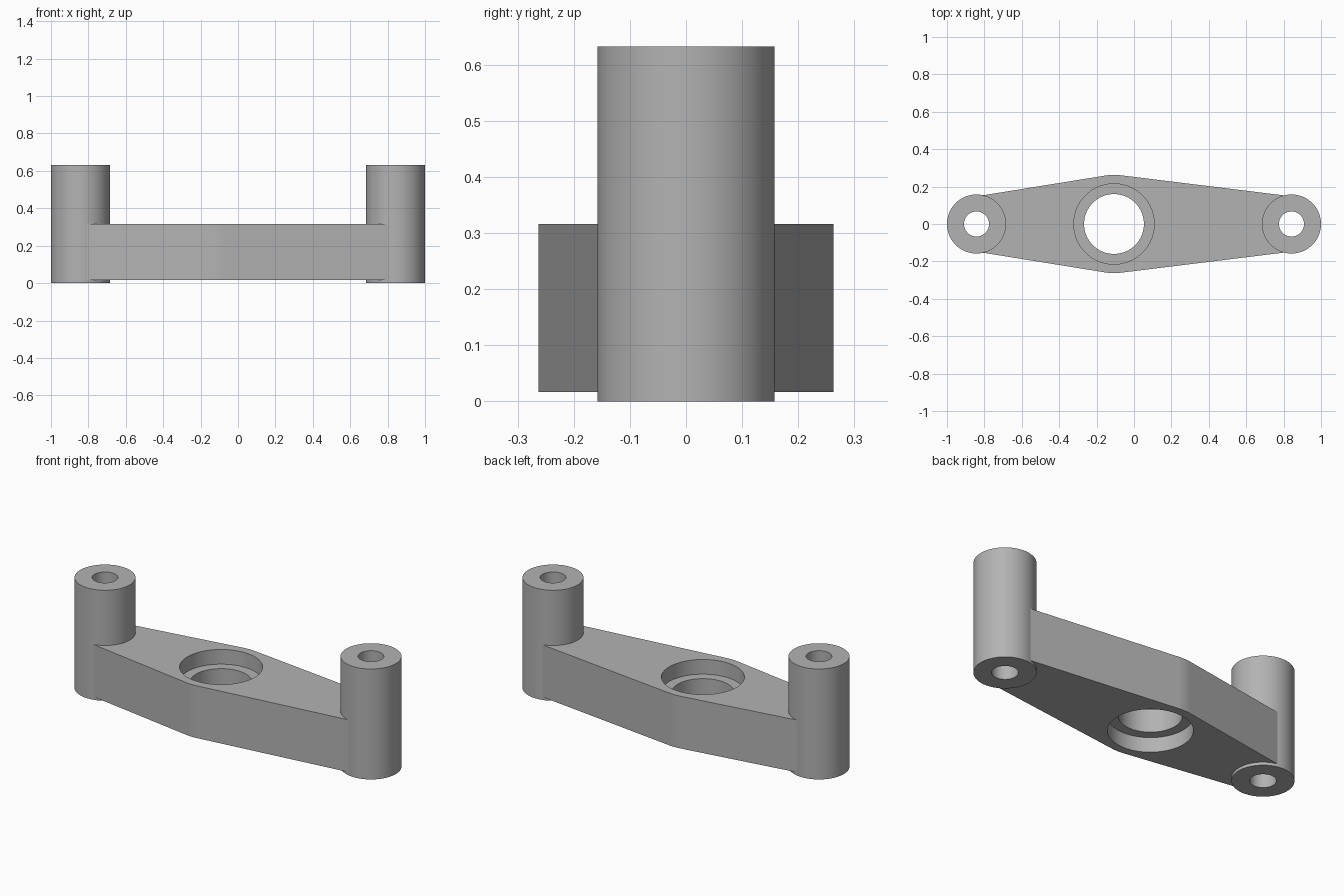
import bpy, bmesh, math

if "Cube" in bpy.data.objects:
    bpy.data.objects.remove(bpy.data.objects["Cube"])

POST_X, POST_R, POST_H = 0.842, 0.158, 0.632
HUB_X, HUB_R = -0.107, 0.263
Z0, Z1 = 0.017, 0.316          # underside and top of the arm
END_Y = 0.148                  # half width of the arm at the posts

mat = bpy.data.materials.new("grey metal")
mat.diffuse_color = (0.45, 0.45, 0.45, 1)
mat.use_nodes = True
mat.node_tree.nodes["Principled BSDF"].inputs["Base Color"].default_value = mat.diffuse_color


def prism(name, points, z0, z1):
    """Extrude a closed outline between two heights."""
    bm = bmesh.new()
    face = bm.faces.new([bm.verts.new((x, y, z0)) for x, y in points])
    top = bmesh.ops.extrude_face_region(bm, geom=[face])["geom"]
    verts = [v for v in top if isinstance(v, bmesh.types.BMVert)]
    bmesh.ops.translate(bm, verts=verts, vec=(0, 0, z1 - z0))
    bmesh.ops.recalc_face_normals(bm, faces=bm.faces)
    mesh = bpy.data.meshes.new(name)
    bm.to_mesh(mesh)
    bm.free()
    mesh.materials.append(mat)
    obj = bpy.data.objects.new(name, mesh)
    bpy.context.collection.objects.link(obj)
    return obj


def cylinder(name, x, r, z0, z1, n=72):
    ring = [(x + r * math.cos(2 * math.pi * i / n),
             r * math.sin(2 * math.pi * i / n)) for i in range(n)]
    return prism(name, ring, z0, z1)


def boolean(target, tool, operation):
    mod = target.modifiers.new(tool.name, 'BOOLEAN')
    mod.object, mod.operation, mod.solver = tool, operation, 'EXACT'
    bpy.context.view_layer.objects.active = target
    bpy.ops.object.modifier_apply(modifier=mod.name)
    bpy.data.objects.remove(tool)


def tangent_angle(px, py):
    """Angle on the hub circle where a line from (px, py) touches its upper side."""
    dx, dy = px - HUB_X, py
    swing = math.acos(HUB_R / math.hypot(dx, dy))
    return math.atan2(dy, dx) + (swing if dx > 0 else -swing)


# Arm: straight tapers meeting a rounded middle
a0, a1 = tangent_angle(POST_X, END_Y), tangent_angle(-POST_X, END_Y)
half = [(POST_X, END_Y)]
for i in range(9):
    a = a0 + (a1 - a0) * i / 8
    half.append((HUB_X + HUB_R * math.cos(a), HUB_R * math.sin(a)))
half.append((-POST_X, END_Y))
arm = prism("link_arm", half + [(x, -y) for x, y in reversed(half)], Z0, Z1)

# Posts at both ends, joined to the arm and bored through
for x in (-POST_X, POST_X):
    boolean(arm, cylinder("post", x, POST_R, 0, POST_H), 'UNION')
for x in (-POST_X, POST_X):
    boolean(arm, cylinder("post_bore", x, 0.067, -0.1, 0.8, 48), 'DIFFERENCE')

# Central bore with a recess on each side
boolean(arm, cylinder("hub_bore", HUB_X, 0.16, -0.1, 0.5), 'DIFFERENCE')
boolean(arm, cylinder("top_recess", HUB_X, 0.215, Z1 - 0.084, 0.5), 'DIFFERENCE')
boolean(arm, cylinder("bottom_recess", HUB_X, 0.215, -0.1, Z0 + 0.084), 'DIFFERENCE')

# Smooth round walls, crisp edges
arm.select_set(True)
bpy.context.view_layer.objects.active = arm
bpy.ops.object.shade_smooth_by_angle(angle=math.radians(8))
